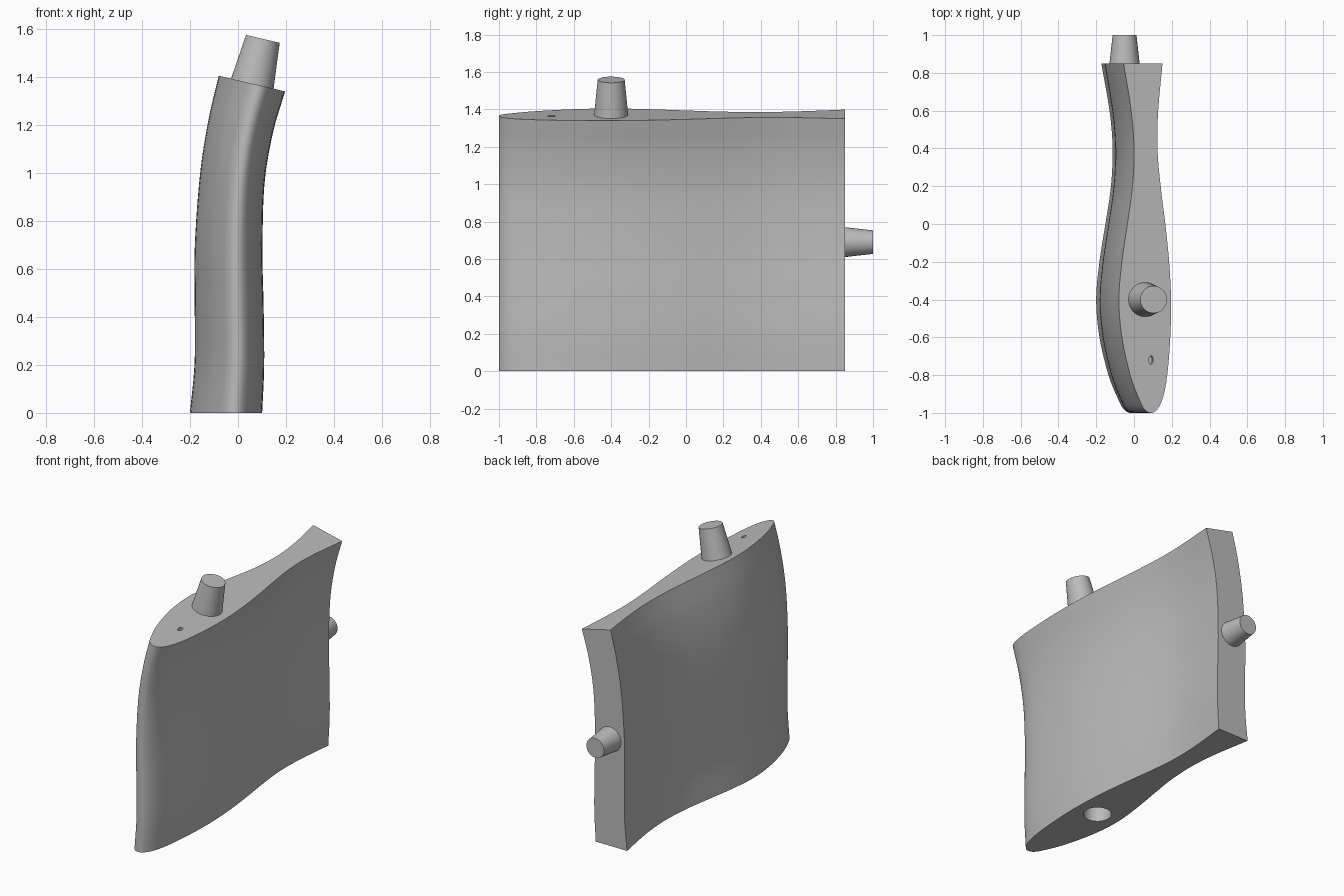
import bpy
import math
from mathutils import Vector, Matrix

if "Cube" in bpy.data.objects:
    bpy.data.objects.remove(bpy.data.objects["Cube"], do_unlink=True)

grey = bpy.data.materials.new("plain_grey")
grey.use_nodes = True
tone = (0.5, 0.5, 0.5, 1)
grey.diffuse_color = tone
grey.node_tree.nodes["Principled BSDF"].inputs["Base Color"].default_value = tone


def smooth_path(points, steps):
    """Catmull-Rom curve through the given points."""
    pts = [Vector(p) for p in points]
    pts = [2 * pts[0] - pts[1]] + pts + [2 * pts[-1] - pts[-2]]
    path = []
    for a, b, c, d in zip(pts, pts[1:], pts[2:], pts[3:]):
        for i in range(steps):
            t = i / steps
            path.append(0.5 * (2 * b + (c - a) * t
                               + (2 * a - 5 * b + 4 * c - d) * t ** 2
                               + (3 * b - a - 3 * c + d) * t ** 3))
    return path + [pts[-2]]


def finish(obj):
    """Give the part its colour and smooth shading."""
    obj.data.materials.clear()
    obj.data.materials.append(grey)
    bpy.ops.object.select_all(action="DESELECT")
    obj.select_set(True)
    bpy.context.view_layer.objects.active = obj
    bpy.ops.object.shade_smooth_by_angle(angle=math.radians(30))


def tapered_peg(name, base, axis, length, r_base, r_tip):
    axis = Vector(axis).normalized()
    bpy.ops.mesh.primitive_cone_add(vertices=48, radius1=r_base, radius2=r_tip, depth=length)
    obj = bpy.context.object
    obj.name = name
    turn = axis.to_track_quat("Z", "Y").to_matrix().to_4x4()
    obj.matrix_world = Matrix.Translation(Vector(base) + axis * length / 2) @ turn
    return obj


def cut(body, cutter):
    mod = body.modifiers.new("recess", "BOOLEAN")
    mod.operation = "DIFFERENCE"
    mod.solver = "EXACT"
    mod.object = cutter
    bpy.context.view_layer.update()
    bpy.context.view_layer.objects.active = body
    bpy.ops.object.modifier_apply(modifier=mod.name)
    bpy.data.objects.remove(cutter, do_unlink=True)


# Cross-section of the panel as (x, y), from back left round the nose to back right
outline = smooth_path([
    (.093, .85), (.07, .6), (.066, .4), (.083, .2), (.108, 0), (.128, -.2),
    (.138, -.4), (.134, -.6), (.118, -.8), (.095, -.92), (.066, -.98), (.035, -1),
    (0, -.985), (-.03, -.93), (-.078, -.8), (-.122, -.6), (-.138, -.4), (-.122, -.2),
    (-.093, 0), (-.066, .2), (-.058, .4), (-.073, .6), (-.113, .85)], 4)

# Bent spine as (height fraction, x centre, width)
spine = smooth_path([
    (0, -.05, 1.09), (.15, -.036, 1.05), (.33, -.037, 1.04), (.5, -.039, 1.02),
    (.71, -.024, .97), (.87, .011, .97), (1, .058, 1)], 6)

TOP, SLOPE = 1.372, 0.236
verts, faces = [], []
n = len(outline)
for t, cx, width in spine:
    for px, py in outline:
        verts.append((cx + px * width, py, t * (TOP - SLOPE * px)))
for k in range(len(spine) - 1):
    for i in range(n):
        j = (i + 1) % n
        faces.append((k * n + i, (k + 1) * n + i, (k + 1) * n + j, k * n + j))
faces.append(tuple(range(n)))
last = (len(spine) - 1) * n
faces.append(tuple(last + i for i in reversed(range(n))))
mesh = bpy.data.meshes.new("curved_panel")
mesh.from_pydata(verts, [], faces)
panel = bpy.data.objects.new("curved_panel", mesh)
bpy.context.collection.objects.link(panel)

# Make all face normals point outwards
bpy.context.view_layer.objects.active = panel
panel.select_set(True)
bpy.ops.object.mode_set(mode="EDIT")
bpy.ops.mesh.select_all(action="SELECT")
bpy.ops.mesh.normals_make_consistent(inside=False)
bpy.ops.object.mode_set(mode="OBJECT")

# Socket in the underside and a small slot in the top
tilt = (SLOPE, 0, 1)
cut(panel, tapered_peg("socket_cutter", (-.05, -.4, -.01), (0, 0, 1), .21, .084, .07))
slot = tapered_peg("slot_cutter", (.083, -.72, 1.335), tilt, .06, .012, .012)
slot.scale = (1.8, 1, 1)
cut(panel, slot)
finish(panel)

# Pegs on the top and the back edge
finish(tapered_peg("top_peg", (.055, -.4, 1.352), tilt, .212, .093, .072))
finish(tapered_peg("back_peg", (-.05, .83, .69), (0, 1, 0), .17, .082, .063))
